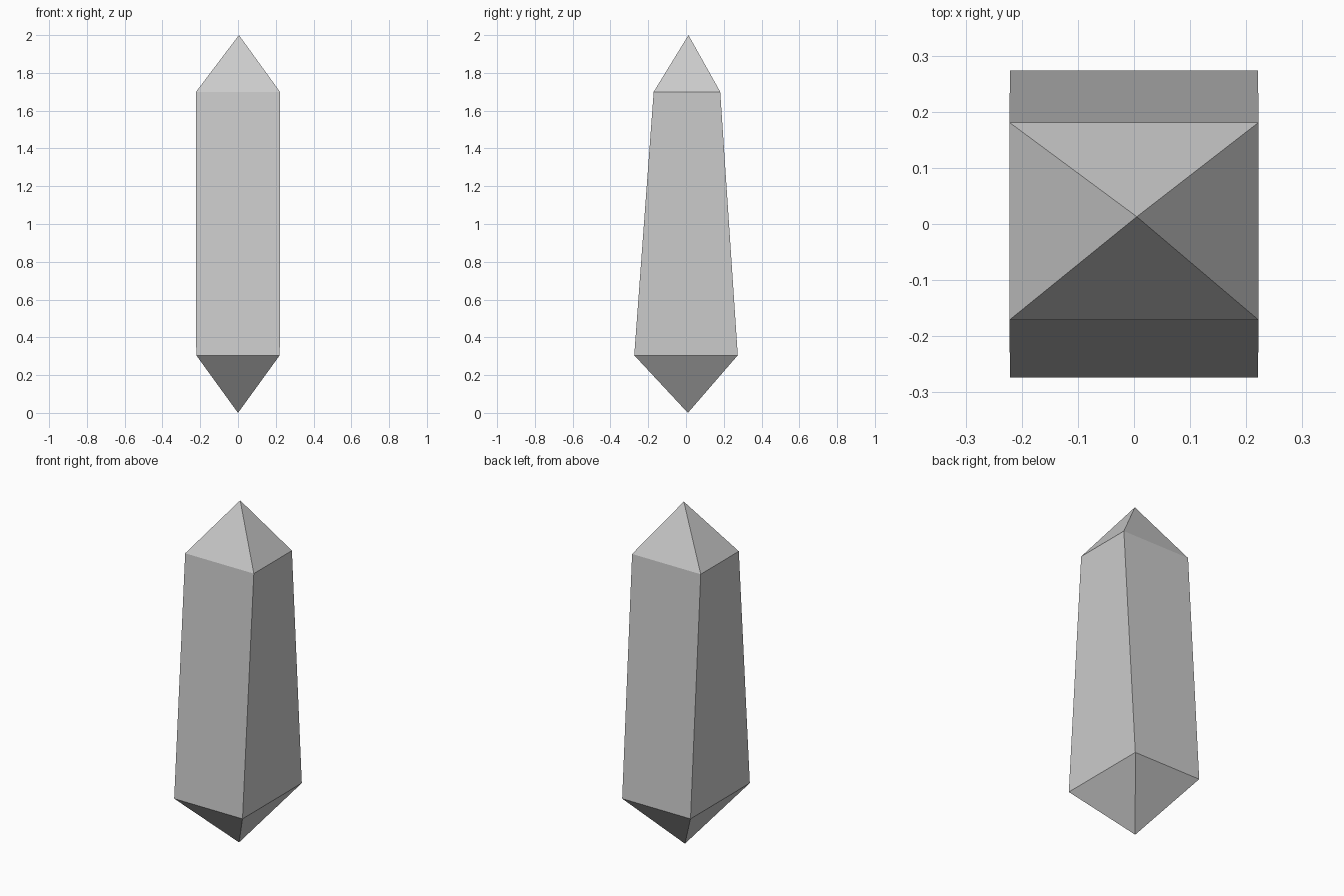
import bpy
import bmesh

if "Cube" in bpy.data.objects:
    bpy.data.objects.remove(bpy.data.objects["Cube"])


def ring(bm, half_x, y_front, y_back, z):
    """Four-cornered cross-section, counter-clockwise from above."""
    return [bm.verts.new((x, y, z)) for x, y in
            ((-half_x, y_front), (half_x, y_front), (half_x, y_back), (-half_x, y_back))]


bm = bmesh.new()

# Shaft: wide base section tapering front to back towards the top
lower = ring(bm, 0.221, -0.274, 0.274, 0.305)
upper = ring(bm, 0.222, -0.171, 0.181, 1.70)

# Pointed ends
bottom_tip = bm.verts.new((0.0, 0.01, 0.0))
top_tip = bm.verts.new((0.005, 0.013, 2.0))

for i in range(4):
    j = (i + 1) % 4
    bm.faces.new((lower[i], lower[j], upper[j], upper[i]))
    bm.faces.new((upper[i], upper[j], top_tip))
    bm.faces.new((lower[j], lower[i], bottom_tip))

bmesh.ops.recalc_face_normals(bm, faces=bm.faces)
mesh = bpy.data.meshes.new("crystal")
bm.to_mesh(mesh)
bm.free()
bpy.context.collection.objects.link(bpy.data.objects.new("crystal", mesh))
